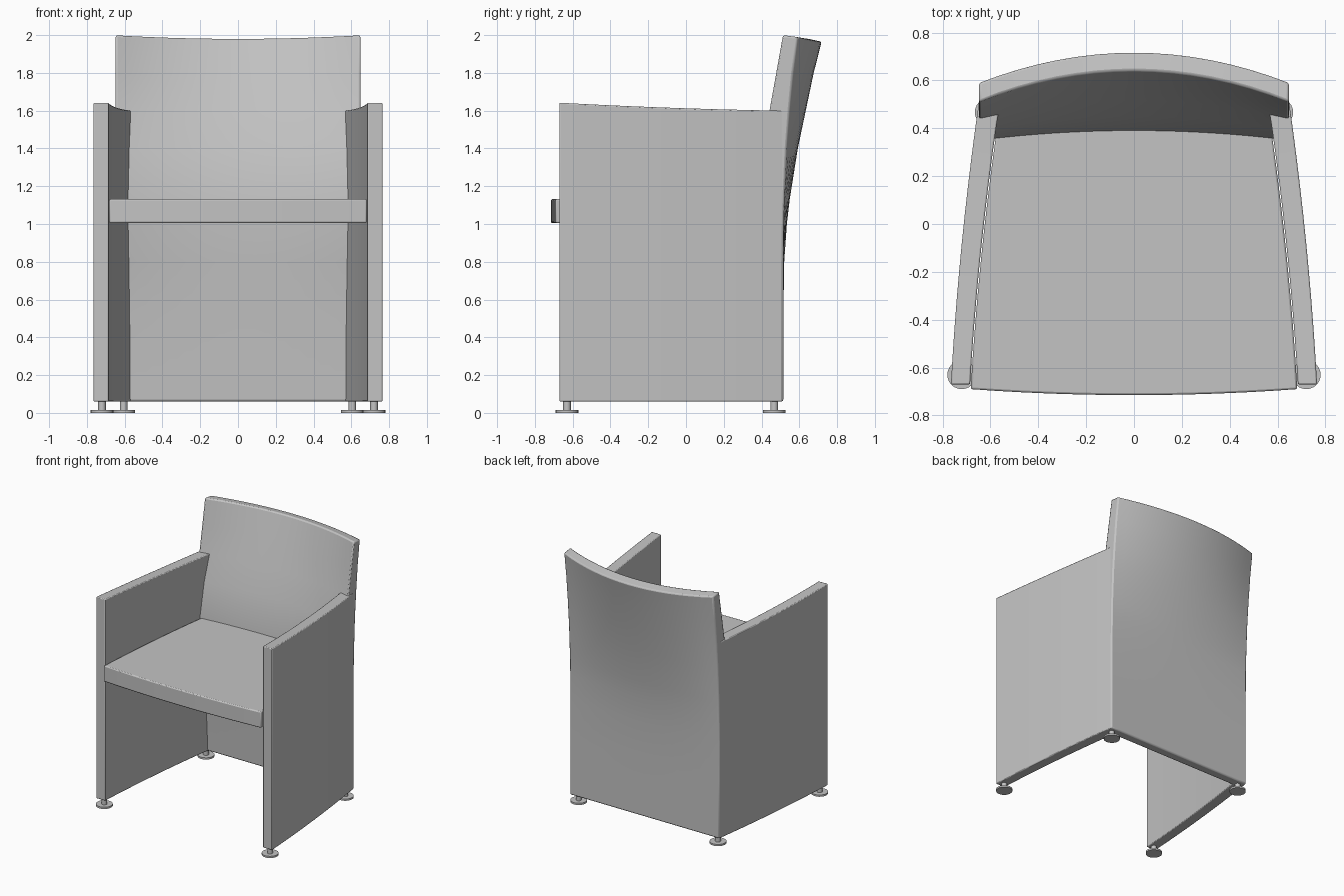
import bpy, bmesh, math

if "Cube" in bpy.data.objects:
    bpy.data.objects.remove(bpy.data.objects["Cube"], do_unlink=True)

grey = bpy.data.materials.new("upholstery grey")
grey.use_nodes = True
GREY = (0.55, 0.55, 0.55, 1)
grey.diffuse_color = GREY
grey.node_tree.nodes["Principled BSDF"].inputs["Base Color"].default_value = GREY


def finish(ob, bevel=0.0):
    """Material, soft edges and smooth shading."""
    ob.data.materials.clear()
    ob.data.materials.append(grey)
    for other in bpy.context.selected_objects:
        other.select_set(False)
    ob.select_set(True)
    bpy.context.view_layer.objects.active = ob
    bpy.ops.object.shade_smooth_by_angle(angle=math.radians(35))
    if bevel:
        mod = ob.modifiers.new("soft edges", 'BEVEL')
        mod.width, mod.segments = bevel, 2
        mod.limit_method, mod.angle_limit = 'ANGLE', math.radians(50)


def loft(name, rings, bevel):
    """Skin a list of equal closed rings and cap both ends."""
    bm = bmesh.new()
    vs = [[bm.verts.new(p) for p in ring] for ring in rings]
    n = len(vs[0])
    for a, b in zip(vs, vs[1:]):
        for i in range(n):
            j = (i + 1) % n
            bm.faces.new((a[i], a[j], b[j], b[i]))
    bm.faces.new(vs[0])
    bm.faces.new(vs[-1])
    bmesh.ops.recalc_face_normals(bm, faces=bm.faces)
    mesh = bpy.data.meshes.new(name)
    bm.to_mesh(mesh)
    bm.free()
    ob = bpy.data.objects.new(name, mesh)
    bpy.context.collection.objects.link(ob)
    finish(ob, bevel)


FRONT, REAR, BASE = -0.67, 0.51, 0.06


def outer_x(y):
    s = (y - FRONT) / (REAR - FRONT)
    return 0.765 - 0.065 * s - 0.052 * s * s


def inner_x(y):
    s = (y - FRONT) / (REAR - FRONT)
    return 0.685 - 0.07 * s - 0.055 * s * s


def arm_z(y):
    s = (y - FRONT) / (REAR - FRONT)
    return 1.642 - 0.065 * s + 0.023 * s * s


# Side panels, curved in plan with a gently sagging arm top
ys = [FRONT + (REAR - FRONT) * i / 10 for i in range(11)]
for side, word in ((1, "left"), (-1, "right")):
    loft(word + "_side_panel",
         [[(side * outer_x(y), y, BASE), (side * outer_x(y), y, arm_z(y)),
           (side * inner_x(y), y, arm_z(y)), (side * inner_x(y), y, BASE)] for y in ys],
         0.006)

# Backrest: height, front y at edge and centre, rear y at edge and centre
levels = [
    (0.06, 0.44, 0.44, 0.515, 0.515),
    (0.50, 0.42, 0.42, 0.515, 0.515),
    (0.80, 0.385, 0.40, 0.515, 0.520),
    (1.00, 0.355, 0.388, 0.517, 0.534),
    (1.13, 0.35, 0.39, 0.520, 0.549),
    (1.40, 0.39, 0.45, 0.532, 0.592),
    (1.60, 0.44, 0.515, 0.547, 0.634),
    (1.80, 0.475, 0.58, 0.566, 0.676),
    (2.00, 0.51, 0.64, 0.590, 0.718),
]
HALF = 0.648


def back_ring(u):
    k = u * u
    ring = []
    for z, fe, fc, _, _ in levels:
        top = 0.018 * (1 - k) if z == 2 else 0
        ring.append((u * HALF, fc + (fe - fc) * k, z - top))
    for z, _, _, be, bc in reversed(levels):
        top = 0.01 + 0.025 * (1 - k) if z == 2 else 0
        ring.append((u * HALF, bc + (be - bc) * k, z - top))
    return ring


loft("backrest", [back_ring(i / 8) for i in range(-8, 9)], 0.01)


# Seat slab, bowed at front and rear and fitted between the panels
def seat_ring(u, steps=8):
    front, rear = -0.715 + 0.025 * u * u, 0.42 - 0.04 * u * u
    path = [front + (rear - front) * i / steps for i in range(steps + 1)]
    top = [(u * (inner_x(y) - 0.004), y, 1.132) for y in path]
    return top + [(x, y, 1.005) for x, y, _ in reversed(top)]


loft("seat", [seat_ring(i / 6) for i in range(-6, 7)], 0.008)

# Glide feet: a thin disc on a short stem under each corner
for side, word in ((1, "left"), (-1, "right")):
    for x, y, place in ((0.72, -0.63, "front"), (0.605, 0.467, "rear")):
        for part, radius, low, high in (("disc", 0.06, 0, 0.014), ("stem", 0.02, 0.012, 0.065)):
            bpy.ops.mesh.primitive_cylinder_add(vertices=24, radius=radius, depth=high - low,
                                                location=(side * x, y, (low + high) / 2))
            foot = bpy.context.object
            foot.name = f"{place}_{word}_foot_{part}"
            finish(foot)
